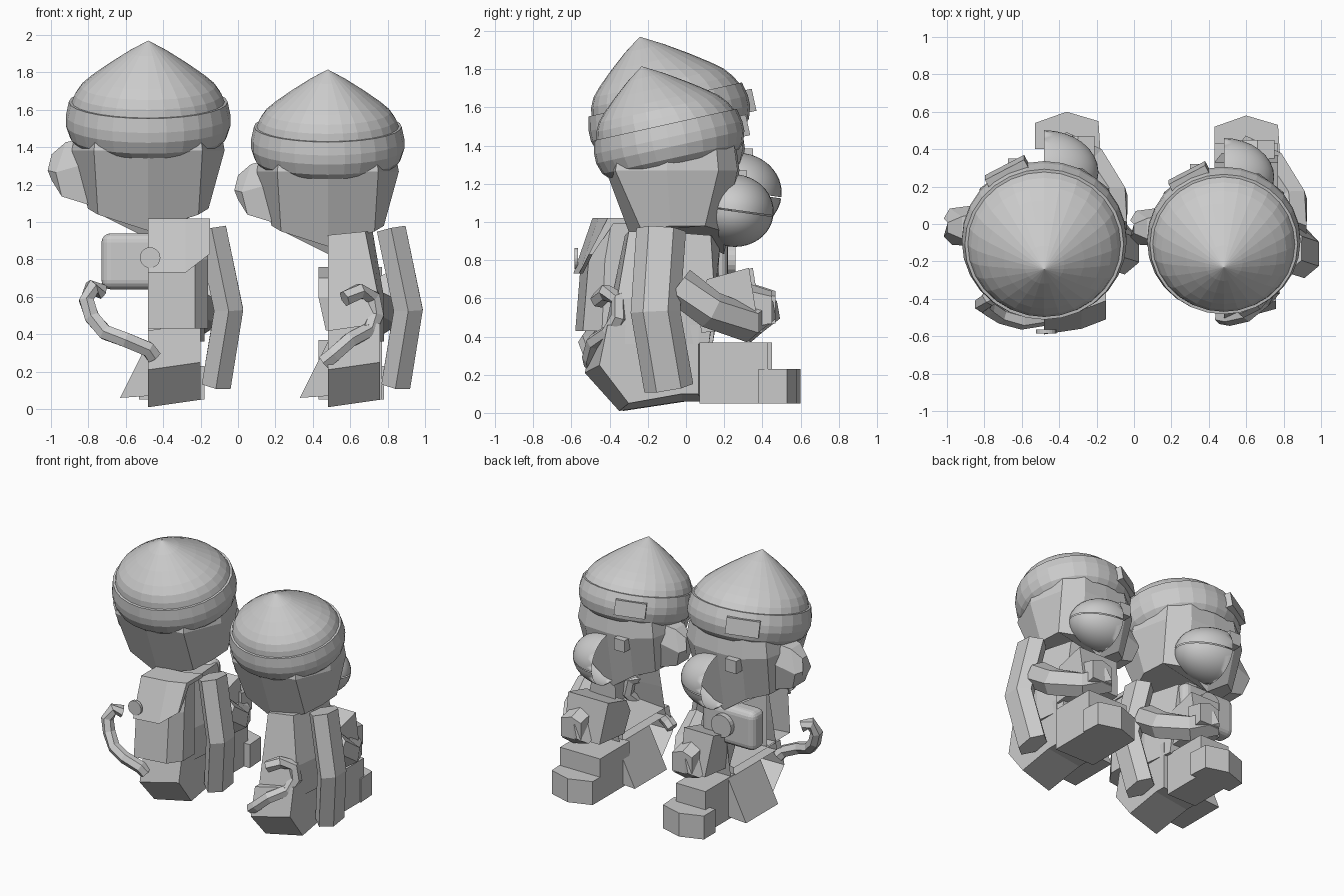
import bpy, bmesh, math
from mathutils import Vector, Matrix

if "Cube" in bpy.data.objects:
    bpy.data.objects.remove(bpy.data.objects["Cube"])

grey = bpy.data.materials.new("plain grey")
grey.use_nodes = True
grey.diffuse_color = (0.6, 0.6, 0.6, 1)
grey.node_tree.nodes["Principled BSDF"].inputs["Base Color"].default_value = (0.6, 0.6, 0.6, 1)


def finish(name, bm, place, smooth=False):
    bmesh.ops.recalc_face_normals(bm, faces=bm.faces)
    bm.transform(place)
    me = bpy.data.meshes.new(name)
    bm.to_mesh(me)
    bm.free()
    ob = bpy.data.objects.new(name, me)
    bpy.context.collection.objects.link(ob)
    me.materials.append(grey)
    for p in me.polygons:
        p.use_smooth = smooth
    return ob


def loft(name, rings, place, cap=True, open_middle=False):
    """Skin a list of closed rings of points; open_middle drops faces on x = 0."""
    bm = bmesh.new()
    vs = [[bm.verts.new(p) for p in r] for r in rings]
    n = len(rings[0])
    for a, b in zip(vs, vs[1:]):
        for i in range(n):
            j = (i + 1) % n
            bm.faces.new((a[i], a[j], b[j], b[i]))
    if cap:
        bm.faces.new(vs[0][::-1])
        bm.faces.new(vs[-1])
    bmesh.ops.remove_doubles(bm, verts=bm.verts, dist=1e-5)
    if open_middle:
        middle = [f for f in bm.faces if all(abs(v.co.x) < 1e-4 for v in f.verts)]
        bmesh.ops.delete(bm, geom=middle, context='FACES')
    return finish(name, bm, place)


def tube(name, path, width, depth, place, ref=(0, 1, 0)):
    """Sweep a six-sided oval along a path; depth runs along ref."""
    pts = [Vector(p) for p in path]
    rings = []
    for i, p in enumerate(pts):
        t = (pts[min(i + 1, len(pts) - 1)] - pts[max(i - 1, 0)]).normalized()
        u = Vector(ref)
        u = (u - t * u.dot(t)).normalized()
        v = t.cross(u)
        rings.append([p + u * depth * math.cos(a) + v * width * math.sin(a)
                      for a in (math.tau * k / 6 for k in range(6))])
    return loft(name, rings, place)


def box(name, lo, hi, place, bevel=0, segments=1):
    bm = bmesh.new()
    bmesh.ops.create_cube(bm, size=1)
    lo, hi = Vector(lo), Vector(hi)
    bm.transform(Matrix.Translation((lo + hi) / 2) @ Matrix.Diagonal((*(hi - lo), 1)))
    if bevel:
        bmesh.ops.bevel(bm, geom=bm.edges[:], offset=bevel, segments=segments,
                        profile=0.5, affect='EDGES')
    return finish(name, bm, place)


def disc(name, radius, depth, center, place):
    bm = bmesh.new()
    bmesh.ops.create_cone(bm, segments=20, radius1=radius, radius2=radius, depth=depth, cap_ends=True)
    bm.transform(Matrix.Translation(center) @ Matrix.Rotation(math.pi / 2, 4, 'X'))
    return finish(name, bm, place)


def build_head(tag, place):
    # hat: band and pointed crown, tipped back
    profile = [(.36, -.01), (.39, .02), (.41, .08), (.41, .13), (.395, .2), (.38, .2),
               (.365, .24), (.335, .285), (.285, .33), (.2, .395), (.1, .465), (0, .525)]
    tip = place @ Matrix.Translation((0, -.065, 1.315)) @ Matrix.Rotation(math.radians(12.5), 4, 'X')
    n = 28
    loft(tag + "hat", [[(r * math.cos(math.tau * i / n),
                         .97 * r * math.sin(math.tau * i / n) - .17 * max(0, z - .2), z)
                        for i in range(n)] for r, z in profile], tip, cap=False)
    turn = tip @ Matrix.Rotation(math.radians(28), 4, 'Z')
    box(tag + "hat_patch", (-.11, .36, .05), (.11, .42, .16), turn)

    # tapered head with a low chin
    top = [(0, -.42), (.27, -.37), (.38, -.1), (.32, .17), (.19, .27), (0, .28)]
    low = [(0, -.27, .87), (.25, -.23, .95), (.3, -.08, .98), (.29, .1, .98), (.17, .2, .95), (0, .2, .83)]
    mirror = lambda ring: ring + [(-p[0], *p[1:]) for p in ring[-2:0:-1]]
    loft(tag + "head", [mirror(low), mirror([(x, y, 1.27) for x, y in top]),
                        mirror([(x * .92, y * .92, 1.43) for x, y in top])], place)

    # ear and eye
    loft(tag + "ear", [[(-.3, -.1, 1.0), (-.3, .05, 1.0), (-.32, .09, 1.2), (-.32, .05, 1.33), (-.32, -.09, 1.33), (-.32, -.12, 1.2)],
                       [(-.43, -.1, 1.04), (-.43, .04, 1.04), (-.47, .07, 1.16), (-.41, .03, 1.31), (-.41, -.08, 1.31), (-.46, -.11, 1.16)],
                       [(-.48, -.06, 1.12), (-.48, .0, 1.12), (-.5, .02, 1.17), (-.48, .0, 1.25), (-.48, -.05, 1.25), (-.5, -.07, 1.17)]], place)
    box(tag + "eye", (-.18, .2, 1.18), (-.09, .32, 1.27), place)

    # half muzzle, split along the mouth
    slope = Matrix.Rotation(math.radians(-8), 4, 'X')
    for part, side in (("upper", 1), ("lower", -1)):
        bm = bmesh.new()
        bmesh.ops.create_uvsphere(bm, u_segments=32, v_segments=20, radius=1)
        bm.transform(Matrix.Diagonal((.27, .21, .19, 1)))
        for co, no in (((0, 0, 0), (1, 0, 0)), ((0, 0, side * .003), (0, 0, side))):
            bmesh.ops.bisect_plane(bm, geom=bm.verts[:] + bm.edges[:] + bm.faces[:],
                                   plane_co=co, plane_no=no, clear_inner=True)
        finish(f"{tag}{part}_muzzle", bm, place @ Matrix.Translation((0, .25, 1.06)) @ slope, True)


def build_body(tag, place, x0, x1):
    # trunk and seat, one side only
    loft(tag + "torso", [[(0, -.42, .36), (.27, -.4, .36), (.3, -.1, .36), (.27, .14, .36), (0, .14, .36)],
                         [(0, -.37, .6), (.27, -.34, .6), (.3, -.1, .6), (.26, .17, .6), (0, .18, .6)],
                         [(0, -.3, .93), (.2, -.28, .95), (.24, -.1, .95), (.2, .15, .93), (0, .2, .9)]],
         place, open_middle=True)
    seat = [(-.46, .42), (-.51, .21), (-.33, .01), (0, .06), (.1, .06), (.1, .42)]
    loft(tag + "seat", [[(0, y, z) for y, z in seat],
                        [(.28, y * .85, z + .04) for y, z in seat]], place, open_middle=True)
    loft(tag + "inner_thigh", [[(-.15, y, .06), (0, y, .07), (0, y, .36)] for y in (-.22, .17)],
         place, open_middle=True)

    # leg and foot
    box(tag + "leg", (x0, .09, .05), (x1, .45, .37), place)
    sole = [(-.05, .4), (.3, .4), (.29, .55), (.12, .6), (-.05, .54)]
    loft(tag + "foot", [[(x, y, z) for x, y in sole] for z in (.05, .23)], place)

    # long bent arm, forearm curling inward, and knee with hand
    tube(tag + "arm", [(.34, -.11, .96), (.43, -.14, .53), (.365, -.07, .13)], .09, .13, place)
    tube(tag + "forearm", [(.36, -.02, .67), (.36, .15, .54), (.25, .34, .47), (.1, .41, .54)],
         .095, .1, place, ref=(0, 0, 1))
    knee = [(.08, .6), (.13, .7), (.35, .76), (.4, .45), (.1, .42)]
    loft(tag + "knee", [[(x + (.04 if z < .5 else 0) * (x < .1), y, z) for y, z in knee]
                        for x in (x0, x1)], place)
    loft(tag + "hand", [[(.1, y, z), (.27, y, z), (.27, y, z + h), (.18, y, z + h * 1.2), (.1, y, z + h)]
                        for y, z, h in ((.34, .44, .2), (.47, .47, .14))], place)


# taller figure with pack and camera
tall = Matrix.Translation((-.48, 0, 0))
build_body("tall_", tall, 0, .25)
build_head("tall_", tall @ Matrix.Translation((0, -.1, 1.975)) @ Matrix.Scale(1.075, 4)
           @ Matrix.Translation((0, .1, -1.82)))
pack = [(-.58, .43), (-.55, .8), (-.48, 1.0), (-.3, 1.0), (-.3, .43)]
loft("backpack", [[(0, y, z) for y, z in pack], [(.25, y + .04, z) for y, z in pack],
                  [(.32, -.3 + (y + .3) * .5, z) for y, z in pack]], tall, open_middle=True)
flap = [(-.59, .73), (-.49, 1.02), (-.3, 1.02), (-.3, .99), (-.46, .99), (-.57, .73)]
loft("backpack_flap", [[(0, y, z) for y, z in flap], [(.2, y + .03, z) for y, z in flap],
                       [(.33, y + .08, z + .1 * (z < .9)) for y, z in flap]], tall)
disc("flap_button", .055, .02, (.01, -.575, .81), tall)
box("camera_body", (-.25, .07, .64), (.2, .22, .94), tall, .05, 4)
disc("camera_lens", .085, .05, (0, .235, .8), tall)
box("camera_shutter", (.06, .12, .93), (.14, .18, .96), tall)
tube("tall_tail", [(.03, -.48, .28), (0, -.5, .32), (-.12, -.52, .37), (-.23, -.49, .41), (-.3, -.45, .49),
                   (-.33, -.43, .58), (-.3, -.4, .65), (-.25, -.36, .63)], .045, .045, tall)

# shorter figure
short = Matrix.Translation((.48, -.02, 0))
build_body("short_", short, -.05, .29)
build_head("short_", short @ Matrix.Translation((0, .02, 0)))
tube("short_tail", [(-.02, -.47, .25), (.03, -.48, .29), (.12, -.46, .37), (.22, -.38, .42), (.26, -.33, .5),
                    (.24, -.33, .6), (.17, -.4, .63), (.09, -.44, .59)], .045, .045, short)
